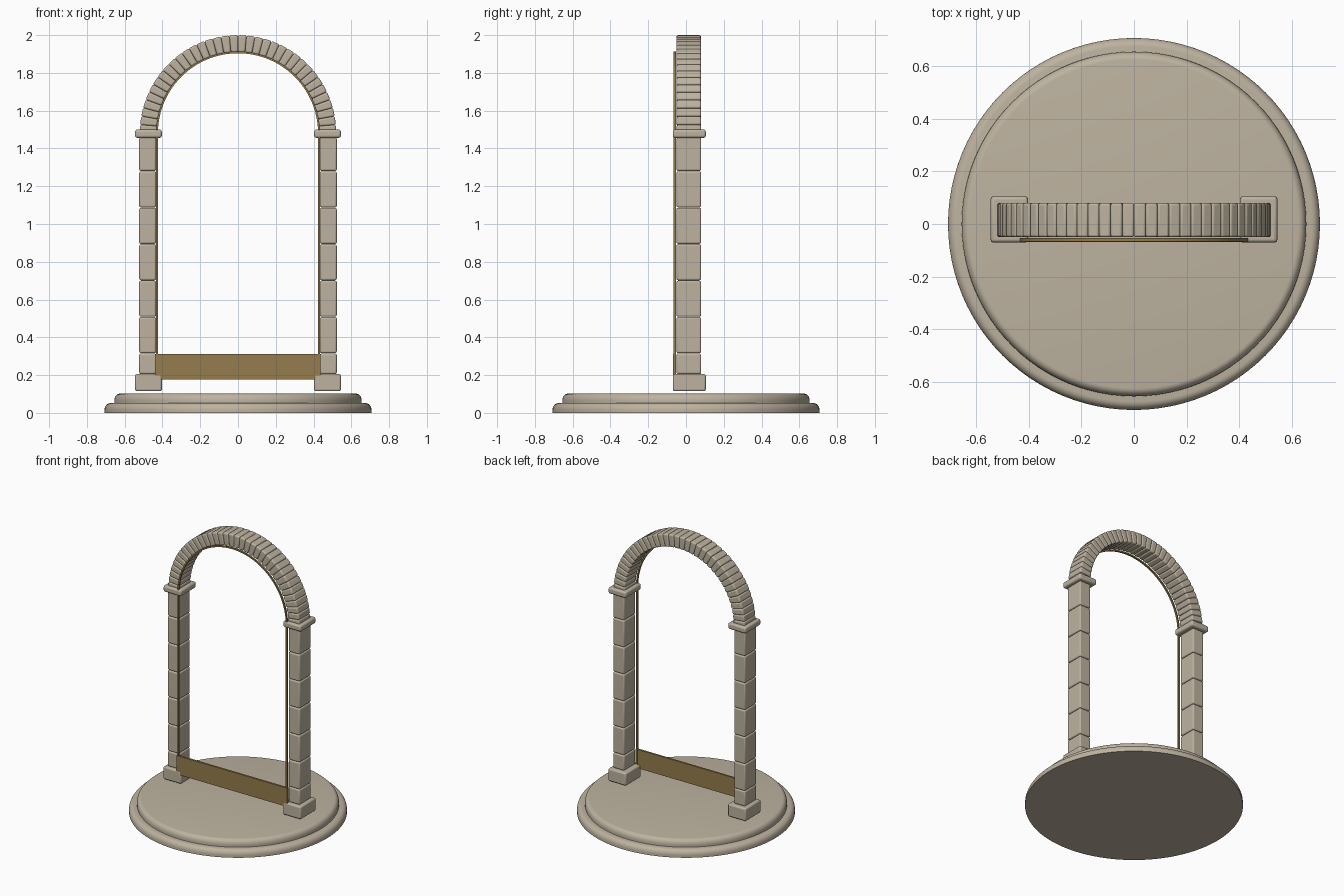
import bpy, bmesh
from math import pi, sin, cos, radians
from mathutils import Matrix, Vector

cube = bpy.data.objects.get("Cube")
if cube:
    bpy.data.objects.remove(cube, do_unlink=True)


def material(name, rgb):
    m = bpy.data.materials.new(name)
    m.use_nodes = True
    m.diffuse_color = (*rgb, 1)
    bsdf = next(n for n in m.node_tree.nodes if n.type == 'BSDF_PRINCIPLED')
    bsdf.inputs["Base Color"].default_value = (*rgb, 1)
    bsdf.inputs["Roughness"].default_value = 0.8
    return m


STONE = material("warm stone", (0.51, 0.45, 0.35))
WOOD = material("brown wood", (0.30, 0.20, 0.075))

ARCH_Z, R_IN, R_OUT = 1.48, 0.43, 0.52   # arch centre height and radii
DEPTH = (-0.05, 0.08)                    # masonry front and back
WOOD_Y = (-0.066, -0.054)                # timber front and back


def finish(name, bm, mat, bevel=0.0, segments=3):
    bmesh.ops.recalc_face_normals(bm, faces=bm.faces)
    mesh = bpy.data.meshes.new(name)
    bm.to_mesh(mesh)
    bm.free()
    mesh.materials.append(mat)
    obj = bpy.data.objects.new(name, mesh)
    bpy.context.collection.objects.link(obj)
    if bevel:
        mod = obj.modifiers.new("rounded edges", 'BEVEL')
        mod.width, mod.segments = bevel, segments
    bpy.ops.object.select_all(action='DESELECT')
    obj.select_set(True)
    bpy.context.view_layer.objects.active = obj
    bpy.ops.object.shade_smooth_by_angle(angle=radians(35))
    return obj


def add_box(bm, x, y, z):
    centre = Vector([(a + b) / 2 for a, b in (x, y, z)])
    size = Vector([abs(b - a) for a, b in (x, y, z)])
    bmesh.ops.create_cube(bm, size=1, matrix=Matrix.Translation(centre) @ Matrix.Diagonal((*size, 1)))


def box(name, x, y, z, mat, bevel=0.0):
    bm = bmesh.new()
    add_box(bm, x, y, z)
    return finish(name, bm, mat, bevel)


def lathe(name, profile, mat, steps=96):
    bm = bmesh.new()
    verts = [bm.verts.new((r, 0, z)) for r, z in profile]
    edges = [bm.edges.new(pair) for pair in zip(verts, verts[1:])]
    bmesh.ops.spin(bm, geom=verts + edges, cent=(0, 0, 0), axis=(0, 0, 1),
                   angle=2 * pi, steps=steps)
    bmesh.ops.remove_doubles(bm, verts=bm.verts, dist=0.0001)
    return finish(name, bm, mat)


def arc_points(r, a0, a1, n):
    return [(r * cos(a0 + (a1 - a0) * i / n), ARCH_Z + r * sin(a0 + (a1 - a0) * i / n))
            for i in range(n + 1)]


def add_prism(bm, outline, y):
    face = bm.faces.new([bm.verts.new((px, y[0], pz)) for px, pz in outline])
    out = bmesh.ops.extrude_face_region(bm, geom=[face])["geom"]
    bmesh.ops.translate(bm, vec=(0, y[1] - y[0], 0),
                        verts=[v for v in out if isinstance(v, bmesh.types.BMVert)])


def rounded_tier(radius, z0, z1, inset):
    # Short straight foot, then a quarter-round shoulder
    rise = (z1 - z0) * 0.7
    return [(radius, z0)] + [(radius - inset * (1 - cos(t)), z1 - rise * (1 - sin(t)))
                             for t in [pi / 2 * i / 6 for i in range(7)]]


# Stepped round base
lathe("base_lower_step", [(0, 0)] + rounded_tier(0.707, 0, 0.052, 0.032) + [(0, 0.052)], STONE)
lathe("base_upper_step", [(0, 0.05)] + rounded_tier(0.655, 0.05, 0.102, 0.03) + [(0, 0.102)], STONE)

# Pillars: plinth, stacked blocks and capital on each side
joints = [0.205] + [0.315 + 0.193 * i for i in range(6)] + [1.46]
for side, s in (("left", 1), ("right", -1)):
    box(f"{side}_plinth", (s * 0.403, s * 0.545), (-0.07, 0.105), (0.115, 0.205), STONE, 0.01)
    for i, (low, high) in enumerate(zip(joints, joints[1:])):
        box(f"{side}_pillar_block_{i + 1}", (s * 0.434, s * 0.523), DEPTH,
            (low + 0.001, high - 0.001), STONE, 0.009)
    box(f"{side}_capital", (s * 0.403, s * 0.545), (-0.07, 0.105), (1.456, 1.5), STONE, 0.012)

# Arch of separate wedge stones
COUNT = 36
bm = bmesh.new()
for i in range(COUNT):
    a0, a1 = pi * i / COUNT, pi * (i + 1) / COUNT
    add_prism(bm, arc_points(R_OUT, a0, a1, 1) + arc_points(R_IN, a1, a0, 1), DEPTH)
finish("arch_stones", bm, STONE, 0.009)

# Thin timber lining: two posts joined by a curved strip
bm = bmesh.new()
INNER, OUTER = 0.424, 0.434
add_prism(bm, [(-OUTER, 0.18)] + arc_points(OUTER, pi, 0, 48) + [(OUTER, 0.18), (INNER, 0.18)]
          + arc_points(INNER, 0, pi, 48) + [(-INNER, 0.18)], WOOD_Y)
finish("timber_lining", bm, WOOD)

# Low board across the opening
box("bottom_board", (-0.437, 0.437), (-0.069, -0.055), (0.178, 0.312), WOOD)
